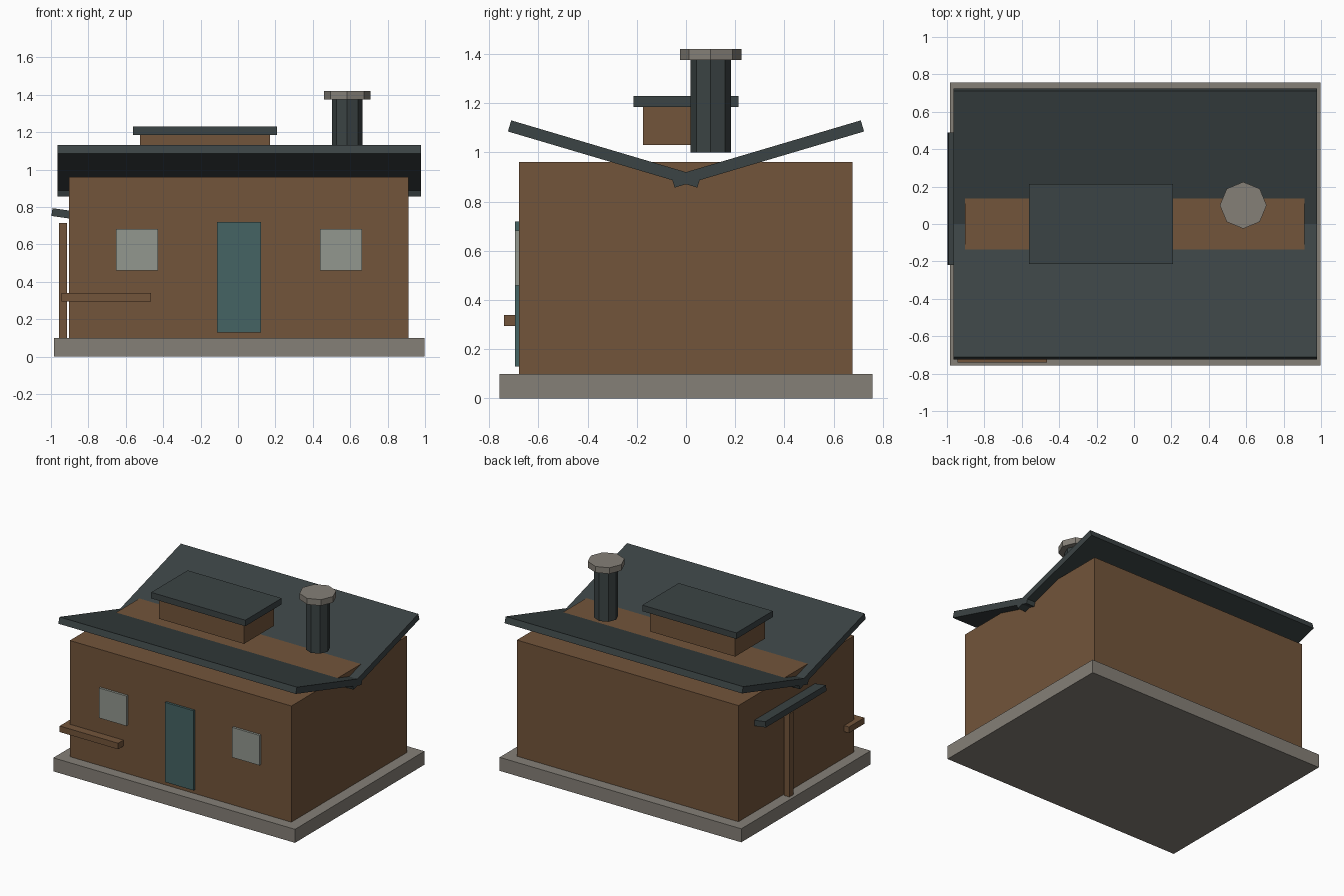
import bpy, bmesh
from math import radians
from mathutils import Matrix

if "Cube" in bpy.data.objects:
    bpy.data.objects.remove(bpy.data.objects["Cube"])


def material(name, rgb):
    m = bpy.data.materials.new(name)
    m.diffuse_color = (*rgb, 1)
    m.use_nodes = True
    m.node_tree.nodes["Principled BSDF"].inputs["Base Color"].default_value = m.diffuse_color
    return m


TIMBER = material("timber", (0.17, 0.09, 0.043))
SLATE = material("slate", (0.044, 0.057, 0.058))
STONE = material("stone", (0.235, 0.215, 0.185))
TEAL = material("teal_paint", (0.06, 0.125, 0.125))
GLASS = material("window_glass", (0.29, 0.31, 0.275))


def add(name, bm, mat, loc, rot=(0, 0, 0)):
    bmesh.ops.recalc_face_normals(bm, faces=bm.faces)
    mesh = bpy.data.meshes.new(name)
    bm.to_mesh(mesh)
    bm.free()
    mesh.materials.append(mat)
    ob = bpy.data.objects.new(name, mesh)
    ob.location, ob.rotation_euler = loc, rot
    bpy.context.collection.objects.link(ob)
    return ob


def slab(name, mat, loc, size, rot=(0, 0, 0)):
    bm = bmesh.new()
    bmesh.ops.create_cube(bm, size=1, matrix=Matrix.Diagonal((*size, 1)))
    return add(name, bm, mat, loc, rot)


def box(name, mat, x, y, z):
    """Box given by its (min, max) on each axis."""
    return slab(name, mat, [sum(r) / 2 for r in (x, y, z)],
                [r[1] - r[0] for r in (x, y, z)])


def octagon(name, mat, x, y, z, r):
    bm = bmesh.new()
    bmesh.ops.create_cone(bm, cap_ends=True, segments=8, radius1=r, radius2=r,
                          depth=z[1] - z[0])
    return add(name, bm, mat, (x, y, sum(z) / 2))


# Foundation and walls
box("foundation", STONE, (-0.983, 0.997), (-0.757, 0.757), (0, 0.10))
box("walls", TIMBER, (-0.903, 0.912), (-0.678, 0.676), (0.10, 0.96))

# Inward-sloping roof panels, crossing at the valley
for name, s in (("front_roof", -1), ("back_roof", 1)):
    slab(name, SLATE, (0.007, s * 0.332, 0.9935), (1.945, 0.803, 0.047),
         (s * radians(16.5), 0, 0))

# Raised roof vent
box("vent_box", TIMBER, (-0.525, 0.172), (-0.175, 0.175), (1.03, 1.185))
box("vent_cap", SLATE, (-0.562, 0.209), (-0.213, 0.213), (1.185, 1.23))

# Chimney
octagon("chimney", SLATE, 0.584, 0.1, (1.00, 1.378), 0.082)
octagon("chimney_cap", STONE, 0.584, 0.1, (1.375, 1.42), 0.125)

# Door and windows on the front
box("door", TEAL, (-0.112, 0.123), (-0.695, -0.67), (0.13, 0.72))
for name, x in (("left_window", -0.54), ("right_window", 0.551)):
    box(name, GLASS, (x - 0.112, x + 0.112), (-0.695, -0.67), (0.46, 0.682))

# Bench rail at the front left corner
box("bench", TIMBER, (-0.943, -0.464), (-0.74, -0.56), (0.295, 0.34))

# Side awning and its post
slab("awning", SLATE, (-0.876, 0.135, 0.756), (0.24, 0.71, 0.042),
     (0, radians(8), 0))
box("awning_post", TIMBER, (-0.958, -0.913), (0.113, 0.158), (0.10, 0.715))
